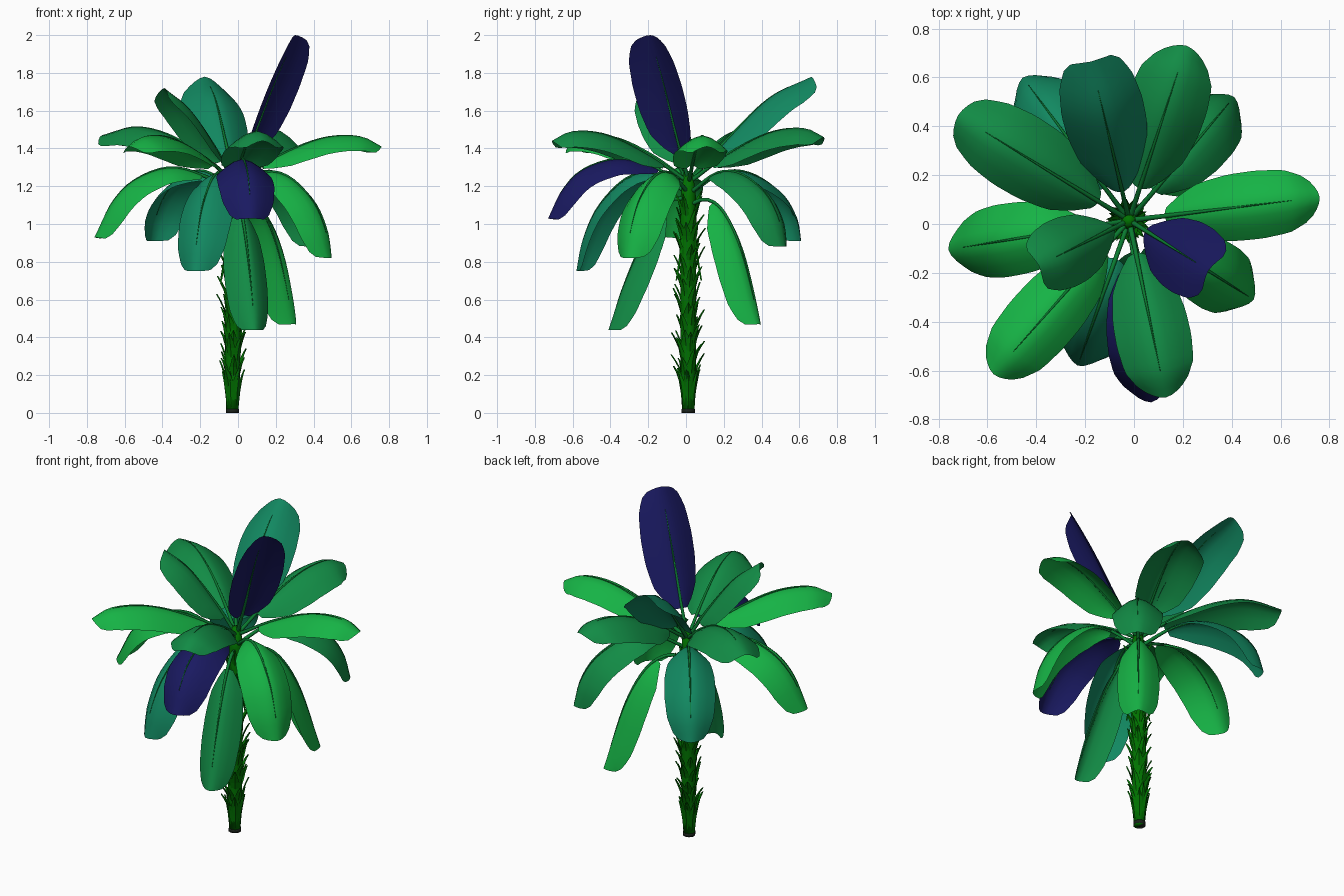
import bpy, math, random
from mathutils import Vector

if "Cube" in bpy.data.objects:
    bpy.data.objects.remove(bpy.data.objects["Cube"])

random.seed(4)
BASE = Vector((-0.02, 0.015, 0))


def material(name, rgb):
    m = bpy.data.materials.new(name)
    m.diffuse_color = (*rgb, 1)
    m.use_nodes = True
    m.node_tree.nodes["Principled BSDF"].inputs["Base Color"].default_value = m.diffuse_color
    return m


GREEN = material("leaf_green", (0.008, 0.45, 0.06))
MID = material("leaf_mid_green", (0.006, 0.26, 0.06))
TEAL = material("leaf_teal", (0.006, 0.25, 0.12))
NAVY = material("leaf_navy", (0.01, 0.01, 0.12))
STEM = material("stem_green", (0.003, 0.2, 0.03))
BARK = material("bark_green", (0.0, 0.17, 0.0))
DARK = material("root_dark", (0.01, 0.015, 0.01))


def mesh_object(name, verts, faces, mat, smooth=True):
    me = bpy.data.meshes.new(name)
    me.from_pydata([tuple(v) for v in verts], [], faces)
    me.materials.append(mat)
    for p in me.polygons:
        p.use_smooth = smooth
    ob = bpy.data.objects.new(name, me)
    bpy.context.collection.objects.link(ob)
    return ob


def grid_faces(rows, cols, closed=False):
    n = cols if closed else cols - 1
    return [(r * cols + c, r * cols + (c + 1) % cols,
             (r + 1) * cols + (c + 1) % cols, (r + 1) * cols + c)
            for r in range(rows - 1) for c in range(n)]


def tube(name, pts, radii, mat, sides=6):
    verts = []
    for i, p in enumerate(pts):
        t = (pts[min(i + 1, len(pts) - 1)] - pts[max(i - 1, 0)]).normalized()
        a = t.cross(Vector((0.31, 0.2, 0.1))).normalized()
        b = t.cross(a)
        for k in range(sides):
            w = 2 * math.pi * k / sides
            verts.append(p + (a * math.cos(w) + b * math.sin(w)) * radii[i])
    faces = grid_faces(len(pts), sides, True)
    faces += [tuple(range(sides))[::-1], tuple(range(len(verts) - sides, len(verts)))]
    return mesh_object(name, verts, faces, mat)


def lerp_table(table, x):
    for (x0, y0), (x1, y1) in zip(table, table[1:]):
        if x <= x1:
            return y0 + (y1 - y0) * (x - x0) / (x1 - x0)
    return table[-1][1]


def smooth_path(ctrl, count):
    # Catmull-Rom through the control points, resampled evenly by length
    p = [2 * ctrl[0] - ctrl[1]] + ctrl + [2 * ctrl[-1] - ctrl[-2]]
    dense = []
    for i in range(1, len(p) - 2):
        a, b, c, d = p[i - 1:i + 3]
        for k in range(16):
            t = k / 16
            dense.append(0.5 * (2 * b + (c - a) * t + (2 * a - 5 * b + 4 * c - d) * t * t
                                + (3 * b - a - 3 * c + d) * t ** 3))
    dense.append(ctrl[-1])
    length = [0]
    for a, b in zip(dense, dense[1:]):
        length.append(length[-1] + (b - a).length)
    out, j = [], 0
    for i in range(count):
        s = length[-1] * i / (count - 1)
        while j < len(dense) - 2 and length[j + 1] < s:
            j += 1
        out.append(dense[j].lerp(dense[j + 1], (s - length[j]) / (length[j + 1] - length[j])))
    return out


WIDTH = [(0, .24), (.08, .56), (.2, .84), (.4, .98), (.6, 1), (.8, .92), (.92, .75), (1, .5)]


def leaf(name, tip, width, prof, mat, fold=0.62):
    tip = Vector((*tip, 0))
    ctrl = [BASE.lerp(tip, f) + Vector((0, 0, z)) for f, z in prof]
    N = 21
    path = smooth_path(ctrl, N)
    side = Vector((0, 0, 1)).cross(tip - BASE).normalized()
    start, cols, verts = 4, 7, []
    for i in range(start, N):
        s = (i - start) / (N - 1 - start)
        t = (path[min(i + 1, N - 1)] - path[i - 1]).normalized()
        up = t.cross(side)
        h = width / 2 * lerp_table(WIDTH, s)
        for c in range(cols):
            u = c / (cols - 1) * 2 - 1
            pull = -0.015 * u * u if i == N - 1 else 0     # rounded blunt tip
            verts.append(path[i] + side * u * h - up * fold * h * abs(u) ** 1.6 + t * pull)
    mesh_object(name + "_blade", verts, grid_faces(N - start, cols), mat)
    tube(name + "_stalk", path[:18], [0.012 - 0.011 * i / 17 for i in range(18)], STEM)


# crown: tip (x, y), width, arch as (fraction outward, z), colour
FLAT = [(0, 1.22), (.3, 1.36), (.6, 1.455), (.85, 1.465), (1, 1.41)]
leaf("top_leaf", (.305, -.19), .31, [(0, 1.22), (.3, 1.45), (.65, 1.74), (1, 2.0)], NAVY, .4)
leaf("back_high_leaf", (-.175, .665), .34, [(0, 1.22), (.33, 1.46), (.66, 1.67), (1, 1.78)], TEAL)
leaf("left_high_leaf", (-.39, -.17), .29, [(0, 1.22), (.3, 1.42), (.65, 1.61), (1, 1.72)], MID)
leaf("right_leaf", (.76, .11), .28, FLAT, GREEN)
leaf("back_right_leaf", (.215, .73), .33, [(f, z + .05 * f) for f, z in FLAT], MID)
leaf("back_left_leaf", (-.72, .445), .33, [(0, 1.22), (.25, 1.37), (.5, 1.475), (.75, 1.515), (1, 1.47)], MID)
leaf("front_left_leaf", (-.575, -.615), .29, FLAT, GREEN)
leaf("front_leaf", (.13, -.71), .31, [(f, z + .03 * f) for f, z in FLAT], MID)
leaf("left_arched_leaf", (-.76, -.105), .30,
     [(0, 1.18), (.2, 1.25), (.45, 1.30), (.7, 1.24), (.87, 1.12), (1, .93)], GREEN)
leaf("front_arched_leaf", (.07, -.73), .30,
     [(0, 1.2), (.25, 1.30), (.5, 1.345), (.75, 1.29), (.9, 1.18), (1, 1.03)], NAVY)

DROOP = [(0, 1.16), (.3, 1.27), (.55, 1.265), (.8, 1.165), (.94, 1.03), (1, .88)]


def droop(z):
    return [(f, h + (z - .88) * f ** 3) for f, h in DROOP]


leaf("front_left_droop_leaf", (-.23, -.58), .29, droop(.75), TEAL)
leaf("front_right_droop_leaf", (.49, -.31), .29, droop(.82), GREEN)
leaf("back_right_droop_leaf", (.41, .52), .29, droop(.88), MID)
leaf("back_left_droop_leaf", (-.455, .60), .29, droop(.91), TEAL)
leaf("front_hanging_leaf", (.09, -.41), .23, [(0, 1.12), (.2, 1.13), (.5, .97), (.8, .69), (1, .44)], MID, .85)
leaf("back_hanging_leaf", (.295, .39), .24, [(0, 1.1), (.25, 1.13), (.5, 1.06), (.75, .85), (1, .47)], GREEN, .85)

# trunk core with a dark root collar
axis = [Vector((-.03 + .008 * z, .012, z)) for z in (0, .2, .4, .6, .8, 1.0, 1.15, 1.27)]
tube("trunk", axis, [.033, .04, .042, .042, .042, .043, .04, .025], BARK, 10)
tube("root_collar", [Vector((-.03, .012, 0)), Vector((-.03, .012, .02))], [.036, .036], DARK, 10)

# old leaf bases: pointed upright sheaths spiralling up the trunk
verts, faces = [], []


def sheath(z, ang, length, half, flare, r0=.036):
    out = Vector((math.cos(ang), math.sin(ang), 0))
    side = Vector((-out.y, out.x, 0))
    c = Vector((-.03 + .008 * z, .012, z))
    base = len(verts)
    for s, w in ((0, .8), (.45, 1), (.75, .6), (1, .06)):
        mid = c + out * (r0 + flare * s ** 1.5) + Vector((0, 0, length * s))
        for u in (-1, 0, 1):
            verts.append(mid + side * half * w * u - out * .008 * abs(u))
    faces.extend(tuple(base + i for i in f) for f in grid_faces(4, 3))


for k in range(7):
    sheath(.02, k * math.tau / 7, .20, .02, .03, .032)
for row in range(13):
    z = .12 + row * .075
    for k in range(6):
        sheath(z + random.uniform(-.02, .02), k * math.tau / 6 + row * .6 + random.uniform(-.2, .2),
               random.uniform(.10, .15), random.uniform(.017, .026), random.uniform(.03, .06))
# withered strips hanging below the crown
for a in (1.3, 2.9, 3.5, 5.2):
    sheath(1.03, a, -.33, .014, .04)
mesh_object("trunk_sheaths", verts, faces, BARK, False)
